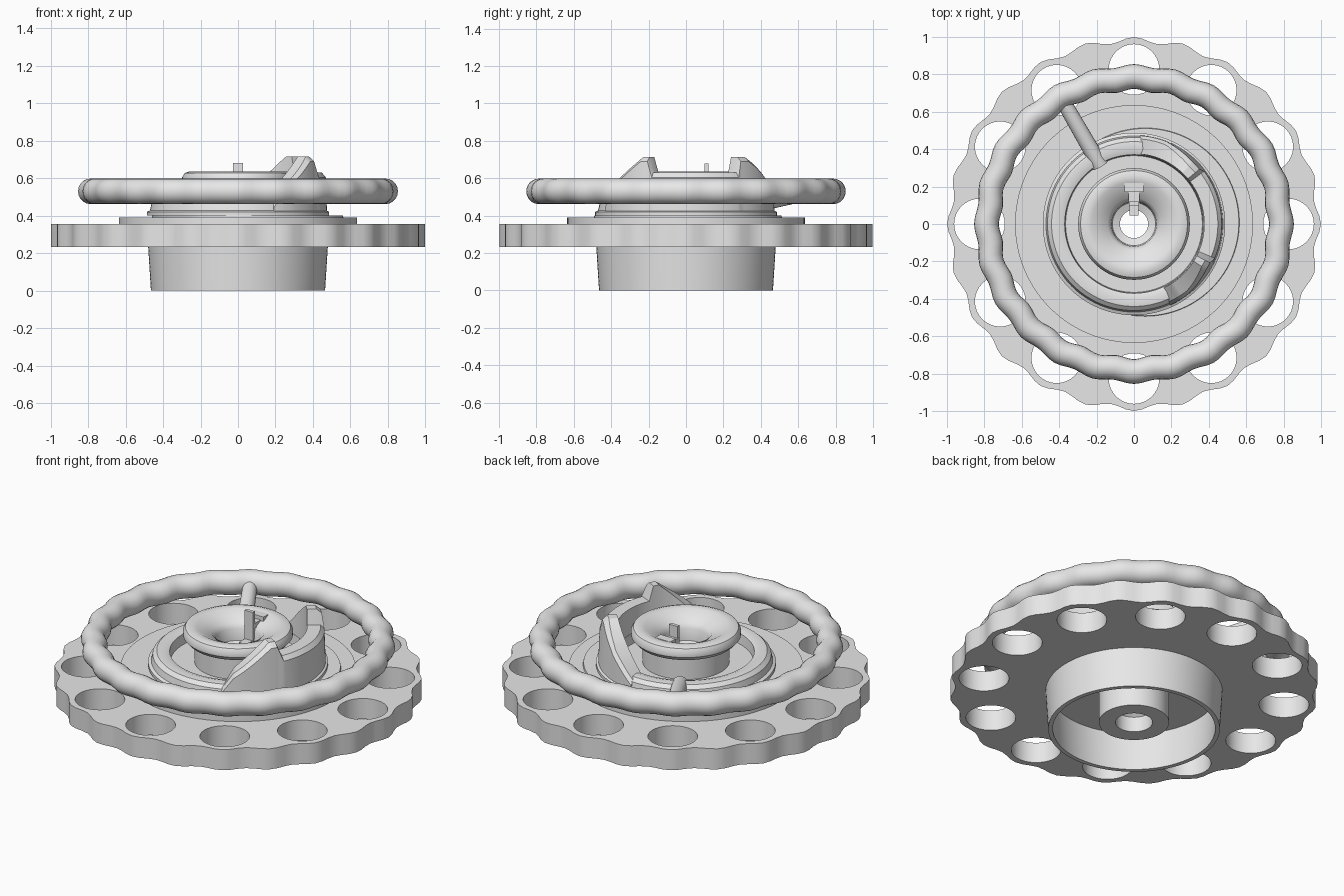
import bpy, bmesh, math
from mathutils import Matrix, Vector

if "Cube" in bpy.data.objects:
    bpy.data.objects.remove(bpy.data.objects["Cube"])

grey = bpy.data.materials.new("light_grey")
grey.diffuse_color = (0.8, 0.8, 0.8, 1)
grey.use_nodes = True
grey.node_tree.nodes["Principled BSDF"].inputs["Base Color"].default_value = grey.diffuse_color


def finish(obj, angle=35):
    obj.data.materials.clear()
    obj.data.materials.append(grey)
    bpy.ops.object.select_all(action='DESELECT')
    obj.select_set(True)
    bpy.context.view_layer.objects.active = obj
    bpy.ops.object.shade_smooth_by_angle(angle=math.radians(angle))
    return obj


def from_bmesh(name, bm, angle=35):
    bmesh.ops.recalc_face_normals(bm, faces=bm.faces)
    mesh = bpy.data.meshes.new(name)
    bm.to_mesh(mesh)
    bm.free()
    obj = bpy.data.objects.new(name, mesh)
    bpy.context.collection.objects.link(obj)
    return finish(obj, angle)


def sweep(name, sections, closed=True, angle=35):
    """Join a row of closed cross-sections into a solid."""
    bm = bmesh.new()
    rows = [[bm.verts.new(p) for p in s] for s in sections]
    n, m = len(rows), len(rows[0])
    for i in range(n if closed else n - 1):
        a, b = rows[i], rows[(i + 1) % n]
        for j in range(m):
            k = (j + 1) % m
            bm.faces.new((a[j], b[j], b[k], a[k]))
    if not closed:
        bm.faces.new(rows[0])
        bm.faces.new(rows[-1])
    return from_bmesh(name, bm, angle)


def polar(r, a, z):
    return (r * math.cos(a), r * math.sin(a), z)


def lathe(name, profile, steps=96, center=(0, 0)):
    rows = []
    for i in range(steps):
        a = math.tau * i / steps
        rows.append([Vector(polar(r, a, z)) + Vector((*center, 0)) for r, z in profile])
    return sweep(name, rows)


def box(name, lo, hi):
    bm = bmesh.new()
    bmesh.ops.create_cube(bm, size=1)
    for v in bm.verts:
        v.co = [(l + h) / 2 + c * (h - l) for l, h, c in zip(lo, hi, v.co)]
    return from_bmesh(name, bm)


# Scalloped flange with twelve round holes and a central opening
curve = bpy.data.curves.new("flange", 'CURVE')
curve.dimensions = '2D'
curve.fill_mode = 'BOTH'
curve.extrude = 0.0615


def outline(cx, cy, radius, steps):
    sp = curve.splines.new('POLY')
    sp.points.add(steps - 1)
    for i, p in enumerate(sp.points):
        a = math.tau * i / steps
        x, y, _ = polar(radius(a), a, 0)
        p.co = (cx + x, cy + y, 0, 1)
    sp.use_cyclic_u = True


outline(0, 0, lambda a: 0.983 + 0.015 * math.cos(24 * a), 144)
outline(0, 0, lambda a: 0.18, 64)
for i in range(12):
    x, y, _ = polar(0.825, math.tau * i / 12, 0)
    outline(x, y, lambda a: 0.135, 32)
flange = bpy.data.objects.new("flange", curve)
bpy.context.collection.objects.link(flange)
flange.location.z = 0.2935
bpy.context.view_layer.objects.active = flange
flange.select_set(True)
bpy.ops.object.convert(target='MESH')
flange = finish(bpy.context.view_layer.objects.active)

# Raised wavy hand ring
rows = []
for i in range(144):
    a = math.tau * i / 144
    rc = 0.78 + 0.008 * math.cos(24 * a)
    rows.append([polar(rc + 0.066 * math.cos(t), a, 0.53 + 0.068 * math.sin(t))
                 for t in [math.tau * k / 20 for k in range(20)]])
sweep("hand_ring", rows)

# Tapered hollow skirt under the flange
lathe("lower_skirt", [(0.465, 0), (0.48, 0.24), (0.455, 0.24), (0.44, 0)])

# Step plate and the off-centre ledge on it
lathe("step_plate", [(0.635, 0.35), (0.635, 0.39), (0.20, 0.39), (0.20, 0.35)])
lathe("offset_ledge", [(0.505, 0.38), (0.50, 0.402), (0.30, 0.402), (0.30, 0.38)],
      center=(0.06, 0.01))

# Hub body with collar lip and an inner channel
lathe("hub_body", [(0.46, 0.385), (0.46, 0.40), (0.487, 0.402), (0.487, 0.42),
                   (0.47, 0.428), (0.462, 0.465), (0.44, 0.485), (0.40, 0.49),
                   (0.37, 0.48), (0.365, 0.42), (0.23, 0.42), (0.23, 0.385)])

# Rounded central cap, funnel and bore tube
lathe("center_cap", [(0.19, 0.04), (0.19, 0.40), (0.235, 0.41), (0.235, 0.54),
                     (0.275, 0.555), (0.297, 0.58), (0.298, 0.605), (0.285, 0.627),
                     (0.26, 0.636), (0.225, 0.632), (0.19, 0.612), (0.14, 0.59),
                     (0.12, 0.56), (0.115, 0.49), (0.075, 0.475), (0.075, 0.15),
                     (0.10, 0.13), (0.10, 0.04)])


# Ramped claw wall: two peaks with a low wall between them
stops = [(-66, 0.47), (-58, 0.56), (-48, 0.62), (-38, 0.68), (-32, 0.715),
         (-27, 0.715), (-23, 0.63), (37, 0.63), (40, 0.715), (47, 0.715),
         (55, 0.68), (64, 0.63), (74, 0.56), (86, 0.47)]


def claw_height(d):
    for (d0, z0), (d1, z1) in zip(stops, stops[1:]):
        if d <= d1:
            return z0 + (z1 - z0) * (d - d0) / (d1 - d0)
    return stops[-1][1]


rows = []
for d in sorted(set(range(-66, 87, 2)) | {s[0] for s in stops}):
    a, z = math.radians(d), claw_height(d)
    lean = max(0, z - 0.6) * 0.25
    rows.append([polar(0.37, a, 0.42), polar(0.475, a, 0.42),
                 polar(0.473 - lean * 0.6, a, z - 0.025),
                 polar(0.455 - lean, a, z), polar(0.375, a, z)])
sweep("claw_wall", rows, closed=False)

# Spoke joining the hub to the hand ring
a = math.radians(120)
start, end = Vector(polar(0.36, a, 0.45)), Vector(polar(0.75, a, 0.52))
bm = bmesh.new()
bmesh.ops.create_cone(bm, cap_ends=True, segments=20, radius1=0.045, radius2=0.04,
                      depth=(end - start).length)
turn = (end - start).to_track_quat('Z', 'Y').to_matrix().to_4x4()
bm.transform(Matrix.Translation((start + end) / 2) @ turn)
from_bmesh("spoke", bm)

# Small locating tab in the funnel
box("tab_post", (-0.028, 0.10, 0.48), (0.028, 0.12, 0.68))
box("tab_arm", (-0.03, 0.11, 0.58), (0.03, 0.19, 0.61))
box("tab_bar", (-0.05, 0.17, 0.59), (0.05, 0.22, 0.632))
box("tab_foot", (-0.025, 0.045, 0.47), (0.025, 0.11, 0.51))
